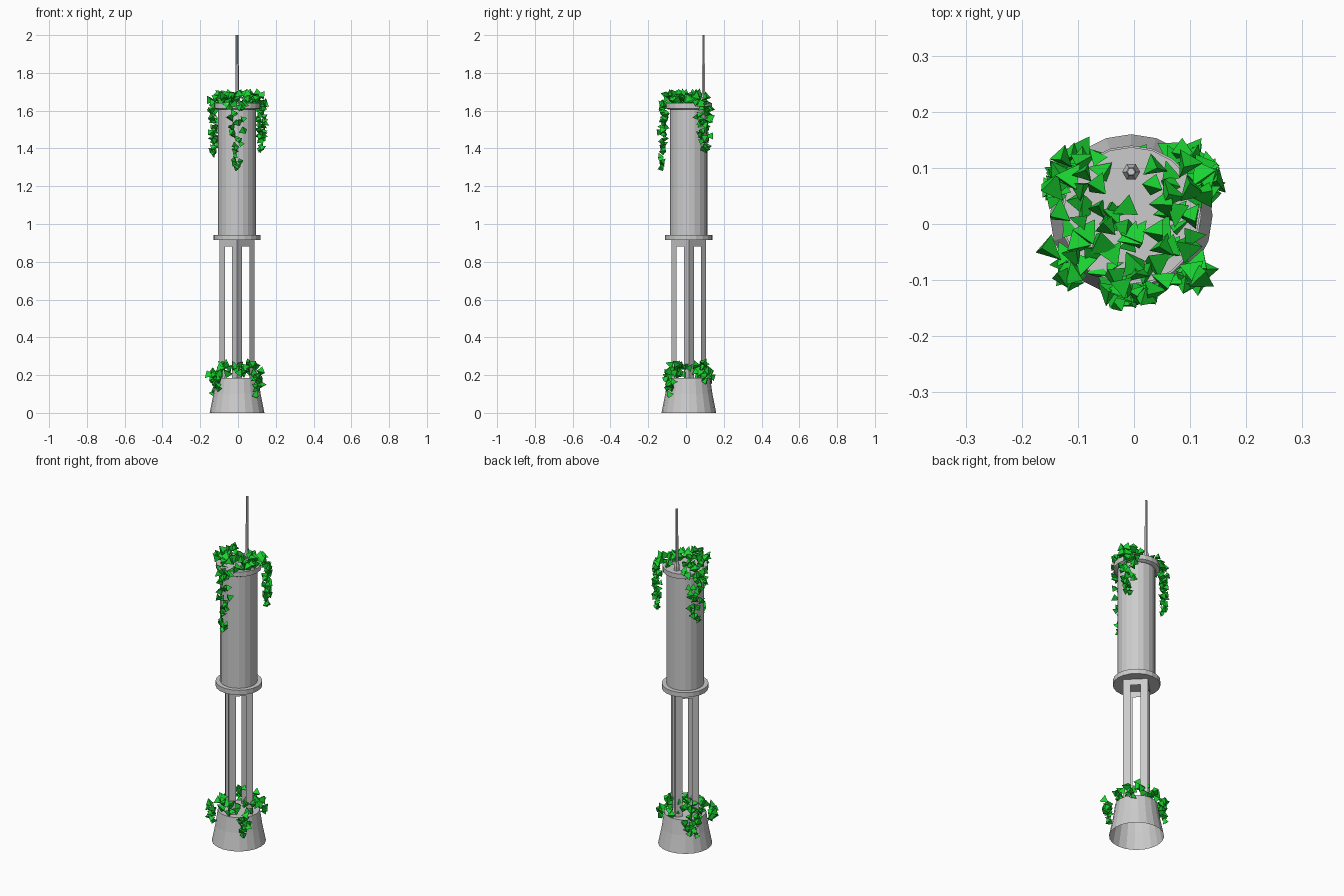
import bpy, bmesh, math, random
from mathutils import Vector, Matrix, Euler

if "Cube" in bpy.data.objects:
    bpy.data.objects.remove(bpy.data.objects["Cube"])

random.seed(4)
CX, CY = -0.005, 0.015   # tower axis


def finish(name, bm, mat=None):
    bmesh.ops.recalc_face_normals(bm, faces=bm.faces)
    me = bpy.data.meshes.new(name)
    bm.to_mesh(me)
    bm.free()
    ob = bpy.data.objects.new(name, me)
    bpy.context.collection.objects.link(ob)
    if mat:
        me.materials.append(mat)
    return ob


def lathe(name, profile, sides=20, centre=(CX, CY), cap_bottom=True):
    bm = bmesh.new()
    rings = []
    for r, z in profile:
        rings.append([bm.verts.new((centre[0] + r * math.cos(2 * math.pi * i / sides),
                                    centre[1] + r * math.sin(2 * math.pi * i / sides), z))
                      for i in range(sides)])
    for a, b in zip(rings, rings[1:]):
        for i in range(sides):
            j = (i + 1) % sides
            bm.faces.new((a[i], a[j], b[j], b[i]))
    bm.faces.new(rings[-1])
    if cap_bottom:
        bm.faces.new(rings[0][::-1])
    return finish(name, bm)


# Stone parts: open-bottomed foot, collar, column, cap and antenna
lathe("base", [(0.145, 0), (0.125, 0.1), (0.113, 0.185)], cap_bottom=False)
lathe("collar", [(0.125, 0.915), (0.125, 0.943)])
lathe("column", [(0.1, 0.94), (0.1, 1.61)])
lathe("cap", [(0.108, 1.605), (0.122, 1.612), (0.122, 1.64)])
lathe("antenna", [(0.016, 1.64), (0.016, 1.665), (0.009, 1.69), (0.009, 1.84), (0.007, 1.85), (0.007, 2.0)],
      6, (CX, 0.093))

# Open square frame of thin angle posts, turned 45 degrees
bm = bmesh.new()
H, W = 0.065, 0.038


def panel(rot, u0, u1, z0, z1):
    pts = [(u0, z0), (u1, z0), (u1, z1), (u0, z1)]
    bm.faces.new([bm.verts.new(rot @ Vector((H, u, z))) for u, z in pts])


for k in range(4):
    rot = Matrix.Translation((CX, CY, 0)) @ Matrix.Rotation(math.pi / 4 + k * math.pi / 2, 4, 'Z')
    panel(rot, -H, -H + W, 0.185, 0.88)
    panel(rot, H - W, H, 0.185, 0.88)
    panel(rot, -H, H, 0.88, 0.92)
bmesh.ops.remove_doubles(bm, verts=bm.verts, dist=0.0001)
finish("frame_posts", bm)

# Foliage: scattered three-sided leaf clumps
green = bpy.data.materials.new("leaf_green")
green.diffuse_color = (0.01, 0.65, 0.03, 1)
green.use_nodes = True
green.node_tree.nodes["Principled BSDF"].inputs["Base Color"].default_value = green.diffuse_color


def leaf(bm, x, y, z, size):
    x = max(-0.148, min(0.148, x))
    y = max(-0.148, min(0.148, y))
    e = Euler([random.uniform(0, 2 * math.pi) for _ in range(3)])
    m = Matrix.Translation((x, y, z)) @ e.to_matrix().to_4x4()
    bmesh.ops.create_cone(bm, cap_ends=True, segments=3, radius1=size * 0.55,
                          radius2=0, depth=size * 0.9, matrix=m)


def vine(bm, x, y, top, bottom, count, spread):
    # leaves thin out and shrink toward the hanging tip
    for i in range(count):
        t = (i / count) ** 1.15
        s = spread * (1 - 0.55 * t)
        side = random.uniform(-s, s)
        d = Vector((x - CX, y - CY)).normalized()
        out = random.uniform(-0.012, 0.012)
        leaf(bm, x + d.x * out - d.y * side, y + d.y * out + d.x * side,
             top + (bottom - top) * t + random.uniform(-0.012, 0.012),
             random.uniform(0.038, 0.05) * (1 - 0.25 * t))


def ring(bm, count, r0, r1, z0, z1, skip_back=False):
    for i in range(count):
        a = 2 * math.pi * (i + random.random()) / count
        if skip_back and abs(a - math.pi / 2) < 0.45:
            continue
        r = random.uniform(r0, r1)
        leaf(bm, CX + r * math.cos(a), CY + r * math.sin(a), random.uniform(z0, z1),
             random.uniform(0.034, 0.052))


# Foliage on the cap, with three hanging vines
bm = bmesh.new()
ring(bm, 46, 0.085, 0.13, 1.635, 1.69, True)
ring(bm, 26, 0.02, 0.085, 1.65, 1.69, True)
vine(bm, -0.01, -0.125, 1.65, 1.285, 30, 0.04)
vine(bm, 0.122, 0.095, 1.65, 1.39, 34, 0.05)
vine(bm, -0.125, 0.09, 1.65, 1.36, 34, 0.05)
finish("upper_foliage", bm, green)

# Foliage on the base, spilling over at three corners
bm = bmesh.new()
ring(bm, 40, 0.075, 0.115, 0.2, 0.27)
vine(bm, -0.118, -0.075, 0.21, 0.125, 14, 0.045)
vine(bm, 0.105, -0.085, 0.21, 0.09, 16, 0.035)
vine(bm, -0.11, 0.105, 0.21, 0.1, 18, 0.045)
vine(bm, 0.1, 0.11, 0.22, 0.17, 6, 0.04)
finish("lower_foliage", bm, green)
